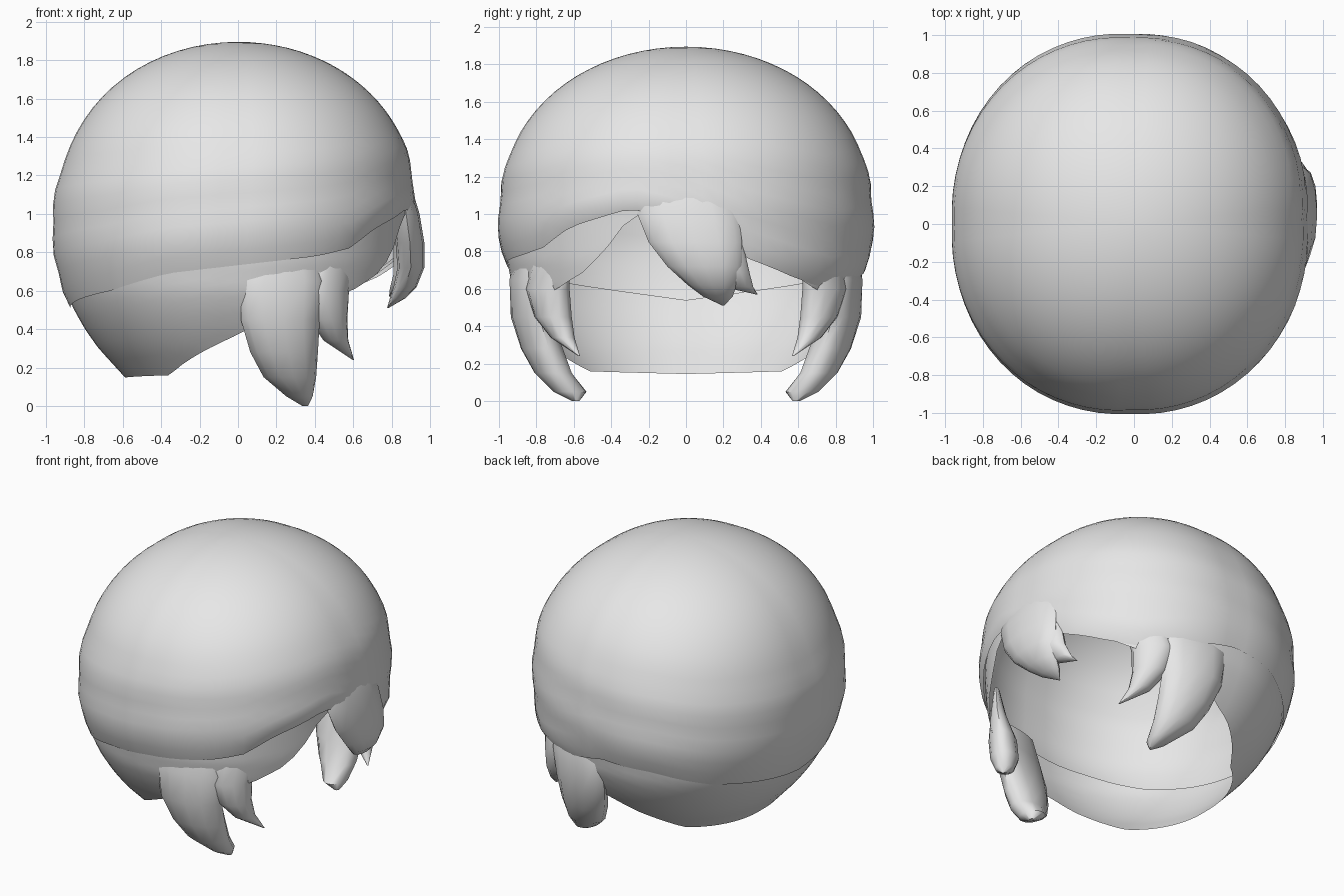
import bpy, bmesh, math

if "Cube" in bpy.data.objects:
    bpy.data.objects.remove(bpy.data.objects["Cube"])

hair = bpy.data.materials.new("light_grey")
hair.use_nodes = True
hair.diffuse_color = (0.8, 0.8, 0.8, 1)
hair.node_tree.nodes["Principled BSDF"].inputs["Base Color"].default_value = (0.8, 0.8, 0.8, 1)


def interp(keys, v):
    for (a, p), (b, q) in zip(keys, keys[1:]):
        if v <= b:
            return p + (q - p) * (v - a) / (b - a)
    return keys[-1][1]


def loft(name, rings, cap=False):
    """Skin a list of closed point rings into a smooth mesh."""
    bm = bmesh.new()
    grid = [[bm.verts.new(p) for p in ring] for ring in rings]
    n = len(grid[0])
    for a, b in zip(grid, grid[1:]):
        for i in range(n):
            j = (i + 1) % n
            bm.faces.new((a[i], b[i], b[j], a[j]))
    if cap:
        bm.faces.new(grid[0])
        bm.faces.new(grid[-1][::-1])
    bmesh.ops.remove_doubles(bm, verts=bm.verts, dist=0.0005)
    if cap:
        bmesh.ops.recalc_face_normals(bm, faces=bm.faces)
    me = bpy.data.meshes.new(name)
    bm.to_mesh(me)
    bm.free()
    ob = bpy.data.objects.new(name, me)
    bpy.context.collection.objects.link(ob)
    me.materials.append(hair)
    bpy.ops.object.select_all(action="DESELECT")
    ob.select_set(True)
    bpy.context.view_layer.objects.active = ob
    bpy.ops.object.shade_smooth_by_angle(angle=math.radians(50))


def head_point(a, r, z):
    """Slightly squared oval section that leans forward with height."""
    c, s = math.cos(a), math.sin(a)
    r *= 1 + 0.06 * abs(c * s)
    shift = interp([(0, -.025), (1, -.025), (1.35, 0), (2, 0)], z)
    return (shift + 0.94 * r * c, r * s, z)


def upper_radius(z, a):
    if z > 0.95:
        r = math.sqrt(max(0, 1 - ((z - 0.95) / 0.945) ** 2.3))
    else:
        r = 1 - 0.45 * (0.95 - z) ** 2
    fade = min(1, max(0, (1.5 - z) / 0.4))
    return r * (1 + 0.006 * fade * math.sin(22 * (z - 0.12 * math.cos(a))))


def lower_radius(z):
    return interp([(.14, .59), (.3, .745), (.4, .82), (.5, .88), (.6, .925), (.75, .955), (1.1, .975)], z)


SEG, ROWS = 72, 24
angles = [-180 + 360 * i / SEG for i in range(SEG)]

# Upper layer: dome whose rim dips at the back, parts over the face and tucks in
UPPER_RIM = [(-180, .5), (-135, .6), (-112, .69), (-62, .78), (-50, .82), (-38, .93),
             (-17, 1.03), (0, .95), (20, .76), (35, .67), (50, .6), (62, .63),
             (90, .71), (112, .69), (135, .6), (180, .5)]
rings = []
for k in range(ROWS + 1):
    ring = []
    for deg in angles:
        a = math.radians(deg)
        z = 1.895 - (1.895 - interp(UPPER_RIM, deg)) * (1 - math.cos(k / ROWS * math.pi / 2))
        tuck = 0.98 if k == ROWS else 1
        ring.append(head_point(a, upper_radius(z, a) * tuck, z))
    rings.append(ring)
loft("upper_hair", rings)

# Lower layer: nape and cheek hair hanging from just inside the upper rim
LOWER_RIM = [(0, .95), (17, 1), (25, .83), (33, .7), (45, .61), (52, .57), (70, .5),
             (90, .36), (124, .16), (180, .145)]
rings = []
for k in range(11):
    ring = []
    for deg in angles:
        top = interp(UPPER_RIM, deg) + 0.04
        rim = min(interp(LOWER_RIM, abs(deg)), top - 0.02)
        z = top + (rim - top) * k / 10
        ring.append(head_point(math.radians(deg), lower_radius(z), z))
    rings.append(ring)
loft("lower_hair", rings)


def lock(name, angle, rows, sides=12):
    """Pointed lock: rows of centre x, y, z, half width, half thickness."""
    ux, uy = math.cos(math.radians(angle)), math.sin(math.radians(angle))
    rings = []
    for x, y, z, w, t in rows:
        ring = []
        for i in range(sides):
            a = 2 * math.pi * i / sides
            p, q = w * math.cos(a), t * math.sin(a)
            ring.append((x + ux * p + uy * q, y + uy * p - ux * q, z))
        rings.append(ring)
    loft(name, rings, cap=True)


# Side locks and the strands in front of them, on both sides
SIDE = [(.24, .86, .8, .16, .03), (.23, .87, .65, .22, .06), (.22, .83, .45, .21, .1),
        (.24, .77, .28, .18, .11), (.27, .71, .15, .14, .1), (.32, .62, .05, .07, .09),
        (.35, .59, 0, .015, .02)]
STRAND = [(.54, .7, .9, .08, .02), (.5, .73, .75, .14, .05), (.46, .74, .6, .14, .09),
          (.47, .71, .45, .11, .09), (.51, .66, .34, .07, .06), (.6, .57, .24, .004, .004)]
for side, s in (("left", 1), ("right", -1)):
    for part, angle, rows in (("side_lock", -12, SIDE), ("side_strand", -45, STRAND)):
        lock(f"{side}_{part}", s * angle, [(x, s * y, z, w, t) for x, y, z, w, t in rows])

# Fringe sweeping across the face, growing out of the upper layer
lock("fringe_main", 90, [(.79, -.02, 1.3, .15, .03), (.85, -.01, 1.15, .23, .05),
                         (.875, .01, 1, .27, .07), (.895, .05, .85, .25, .075),
                         (.9, .1, .72, .2, .07), (.87, .14, .62, .13, .06),
                         (.83, .17, .56, .08, .04), (.78, .2, .51, .004, .004)])
lock("fringe_tip", 97, [(.83, .16, 1.05, .1, .03), (.87, .2, .82, .11, .06),
                        (.87, .23, .69, .11, .06), (.83, .28, .61, .08, .04),
                        (.79, .38, .57, .004, .004)])
